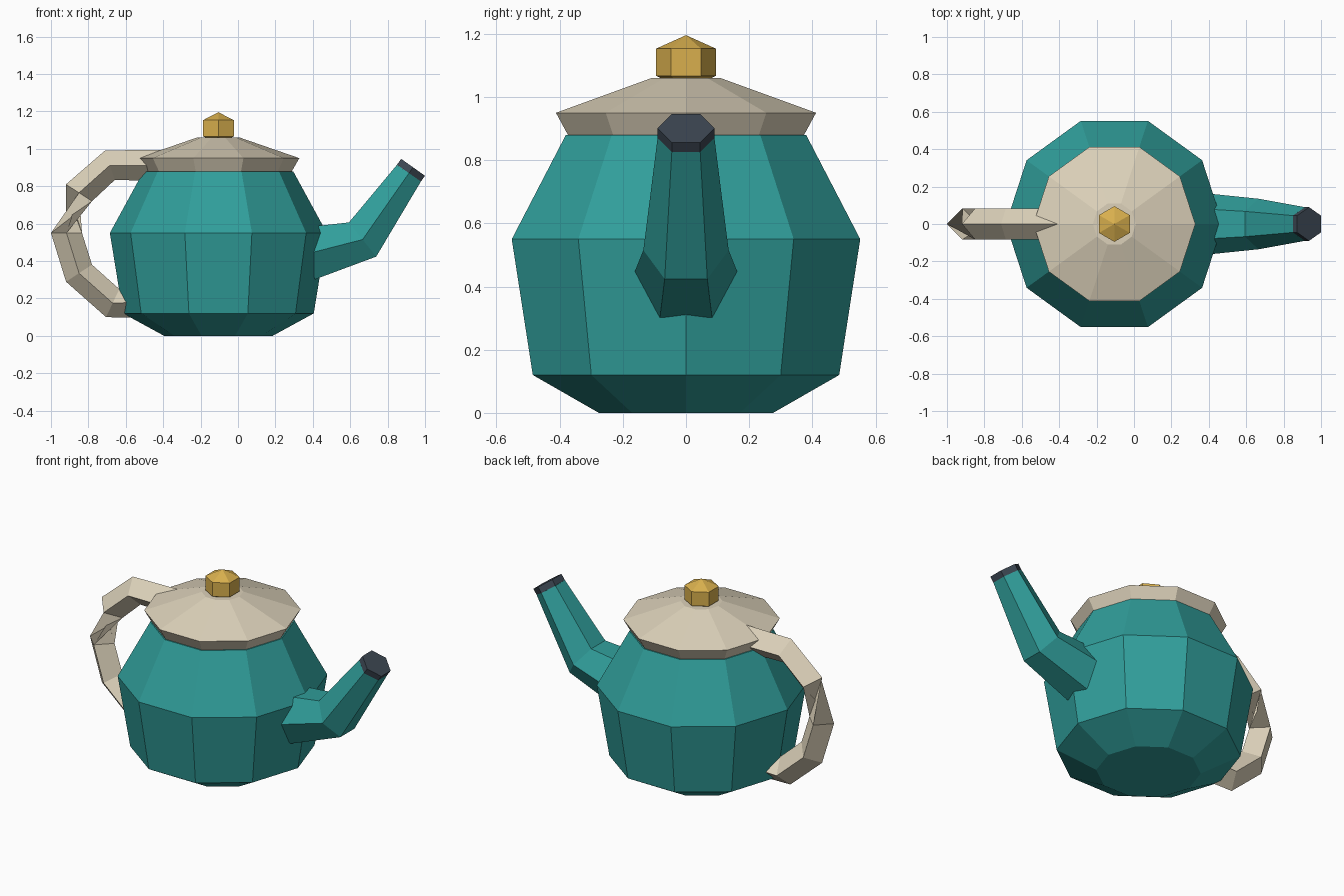
import bpy, bmesh, math
from mathutils import Vector

if "Cube" in bpy.data.objects:
    bpy.data.objects.remove(bpy.data.objects["Cube"])

CX = -0.105  # axis of the pot


def material(name, rgb):
    m = bpy.data.materials.new(name)
    m.diffuse_color = (*rgb, 1.0)
    m.use_nodes = True
    m.node_tree.nodes["Principled BSDF"].inputs["Base Color"].default_value = m.diffuse_color
    return m


teal = material("teal", (0.030, 0.345, 0.328))
cream = material("cream", (0.716, 0.640, 0.490))
gold = material("gold", (0.690, 0.430, 0.075))
slate = material("dark_slate", (0.046, 0.063, 0.086))


def loft(name, rings, mat):
    """Skin a list of equal-sized rings and cap both ends."""
    bm = bmesh.new()
    rows = [[bm.verts.new(p) for p in ring] for ring in rings]
    n = len(rows[0])
    for a, b in zip(rows, rows[1:]):
        for i in range(n):
            j = (i + 1) % n
            bm.faces.new((a[i], a[j], b[j], b[i]))
    bm.faces.new(rows[0][::-1])
    bm.faces.new(rows[-1])
    bmesh.ops.recalc_face_normals(bm, faces=bm.faces)
    mesh = bpy.data.meshes.new(name)
    bm.to_mesh(mesh)
    bm.free()
    mesh.materials.append(mat)
    ob = bpy.data.objects.new(name, mesh)
    bpy.context.collection.objects.link(ob)
    return ob


def lathe(name, profile, sides, mat):
    """Turn an (r, z) profile about the pot axis."""
    angles = [math.tau * i / sides for i in range(sides)]
    return loft(name, [[(CX + r * math.cos(a), r * math.sin(a), z) for a in angles]
                       for r, z in profile], mat)


def sweep(name, path, sides, mat, flip_from=99):
    """Sweep a polygon along (x, z, r) points in the y = 0 plane."""
    pts = [Vector((x, 0, z)) for x, z, r in path]
    rings = []
    for i, (c, (x, z, r)) in enumerate(zip(pts, path)):
        t = (pts[min(i + 1, len(pts) - 1)] - pts[max(i - 1, 0)]).normalized()
        s = -1 if i >= flip_from else 1
        side, up = Vector((0, s, 0)), Vector((-t.z, 0, t.x)) * s
        rings.append([c + r * (math.cos(a) * side + math.sin(a) * up)
                      for a in (math.tau * k / sides for k in range(sides))])
    return loft(name, rings, mat)


# Ten-sided body and lid
lathe("body", [(0.29, 0), (0.51, 0.12), (0.58, 0.55), (0.40, 0.88)], 10, teal)
lathe("lid", [(0.39, 0.875), (0.433, 0.95), (0.115, 1.06)], 10, cream)

# Six-sided knob
bm = bmesh.new()
bmesh.ops.create_uvsphere(bm, u_segments=6, v_segments=3, radius=0.11)
mesh = bpy.data.meshes.new("lid_knob")
bm.to_mesh(mesh)
bm.free()
mesh.materials.append(gold)
knob = bpy.data.objects.new("lid_knob", mesh)
knob.location = (CX, 0, 1.11)
knob.scale.z = 0.78
bpy.context.collection.objects.link(knob)

# Six-sided tapering spout with dark tip
sweep("spout", [(0.375, 0.44, 0.165), (0.666, 0.515, 0.135), (0.914, 0.870, 0.090)], 6, teal)
sweep("spout_tip", [(0.914, 0.870, 0.090), (0.936, 0.901, 0.090)], 6, slate)

# Four-sided handle with a half twist in its upper outer segment
sweep("handle", [(-0.40, 0.912, 0.083), (-0.685, 0.912, 0.083), (-0.85, 0.765, 0.083),
                 (-0.917, 0.55, 0.083), (-0.85, 0.335, 0.083), (-0.67, 0.175, 0.083),
                 (-0.52, 0.18, 0.083)], 4, cream, flip_from=3)
